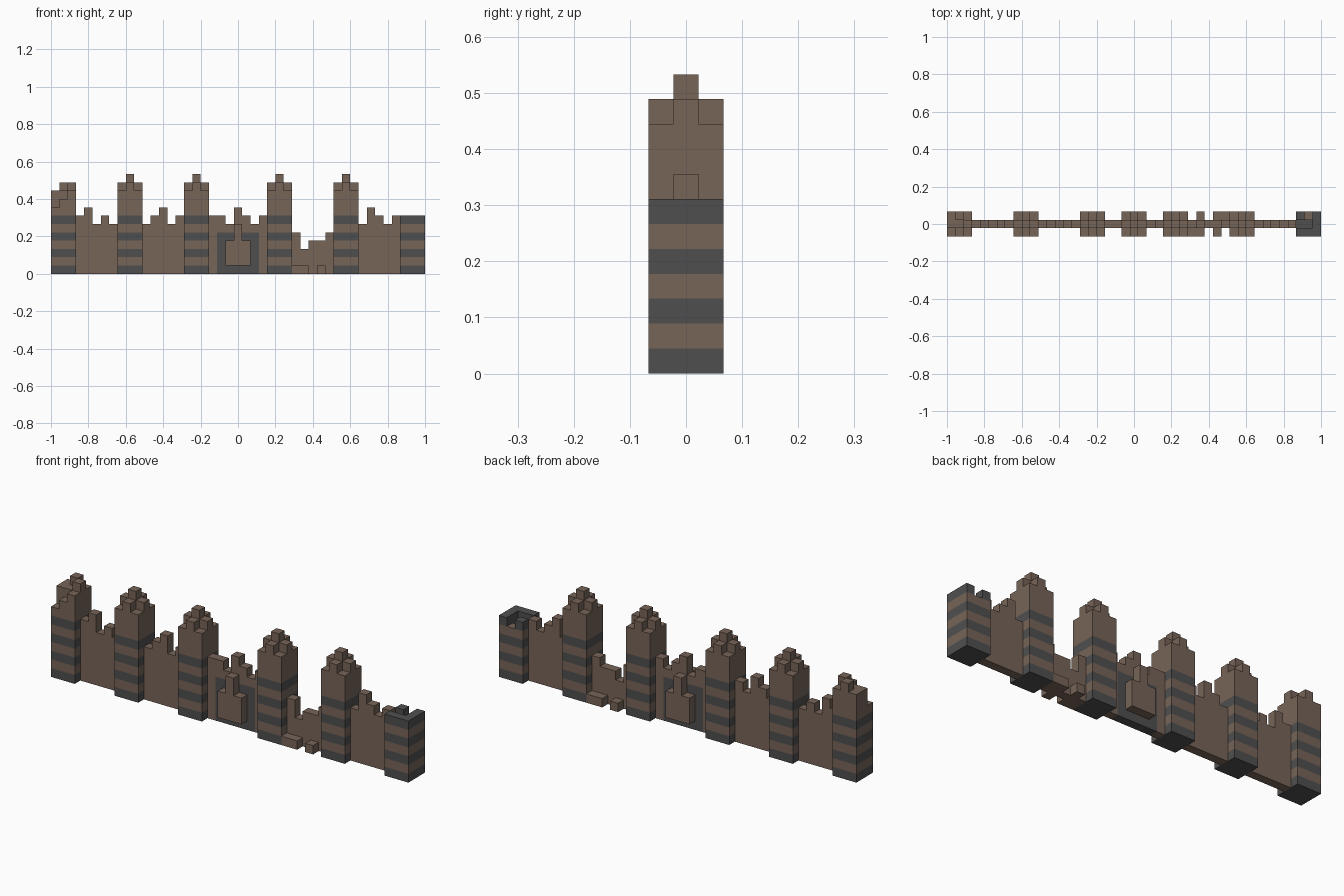
import bpy, bmesh, math
from mathutils import Vector

if "Cube" in bpy.data.objects:
    bpy.data.objects.remove(bpy.data.objects["Cube"])

LENGTH = 45          # blocks along the wall
U = 2 / LENGTH       # block size
BROWN, DARK = 0, 1


def make_material(name, rgb):
    m = bpy.data.materials.new(name)
    m.use_nodes = True
    m.diffuse_color = (*rgb, 1)
    bsdf = m.node_tree.nodes["Principled BSDF"]
    bsdf.inputs["Base Color"].default_value = (*rgb, 1)
    bsdf.inputs["Roughness"].default_value = 0.9
    return m


materials = [make_material("brown brick", (0.185, 0.128, 0.098)),
             make_material("dark stone", (0.078, 0.078, 0.078))]

blocks = {}          # (column, row, level) -> (part name, colour)


def fill(part, xs, ys, zs, colour=BROWN):
    """Fill a box of blocks; colour may be a function of the level."""
    for x in xs:
        for y in ys:
            for z in zs:
                c = colour(z) if callable(colour) else colour
                blocks[x, y, z] = (part, c)


def stripes(z):
    return DARK if z < 7 and z % 2 == 0 else BROWN


def tower(part, start, changes=None):
    """Striped 3 x 3 tower with a stepped crown; changes override heights."""
    for dx in (-1, 0, 1):
        for dy in (-1, 0, 1):
            height = 12 - abs(dx) - abs(dy)
            height = (changes or {}).get((dx, dy), height)
            fill(part, [start + 1 + dx], [dy], range(height), stripes)


# Crumbling wall stretches between the towers
walls = {
    "outer_right_wall": (3, "78676"),
    "inner_right_wall": (11, "67867"),
    "gate_wall": (19, "7768767"),
    "breached_wall": (29, "53445"),
    "outer_left_wall": (37, "68767"),
}
for part, (start, heights) in walls.items():
    for i, h in enumerate(heights):
        fill(part, [start + i], [0], range(int(h)))

# Dark gate surround, with a raised gate panel on both sides
fill("gate_wall", range(20, 25), [0], range(5), DARK)
for side, y in (("front", -1), ("back", 1)):
    fill(side + "_gate_panel", range(21, 24), [y], range(1, 4))
    fill(side + "_gate_panel", [22], [y], range(4, 6))

# Fallen blocks at the breach
fill("front_rubble", [29, 30, 32], [-1], [0])
fill("back_rubble", [30, 32, 33], [1], [0])

# Four whole towers, then the two damaged end towers
for name, start in (("tower_a", 8), ("tower_b", 16), ("tower_c", 26), ("tower_d", 34)):
    tower(name, start)
tower("right_end_tower", 0, {(-1, -1): 8, (0, -1): 9, (-1, 0): 10, (0, 0): 10})
ruin = {(dx, dy): 7 for dx in (-1, 0, 1) for dy in (-1, 0, 1)}
ruin.update({(-1, 0): 5, (0, 0): 5, (0, 1): 6})
tower("left_end_tower", 42, ruin)

# Each part becomes one mesh of its exposed block faces, merged into flat panels
directions = [Vector(d) for d in ((1, 0, 0), (-1, 0, 0), (0, 1, 0),
                                  (0, -1, 0), (0, 0, 1), (0, 0, -1))]


def build(part):
    bm = bmesh.new()
    for cell, (owner, colour) in blocks.items():
        if owner != part:
            continue
        centre = Vector(cell) + Vector((0.5 - LENGTH / 2, 0, 0.5))
        for n in directions:
            if tuple(int(a + b) for a, b in zip(cell, n)) in blocks:
                continue
            s = Vector((n.y, n.z, n.x))
            t = n.cross(s)
            corners = [centre + n / 2 + (s * a + t * b) / 2
                       for a, b in ((-1, -1), (1, -1), (1, 1), (-1, 1))]
            face = bm.faces.new([bm.verts.new(c * U) for c in corners])
            face.material_index = colour
    bmesh.ops.remove_doubles(bm, verts=bm.verts, dist=U / 100)
    bmesh.ops.dissolve_limit(bm, angle_limit=math.radians(1), verts=bm.verts,
                             edges=bm.edges, delimit={'MATERIAL'})
    mesh = bpy.data.meshes.new(part)
    bm.to_mesh(mesh)
    bm.free()
    for m in materials:
        mesh.materials.append(m)
    bpy.context.collection.objects.link(bpy.data.objects.new(part, mesh))


for part in sorted({owner for owner, _ in blocks.values()}):
    build(part)
